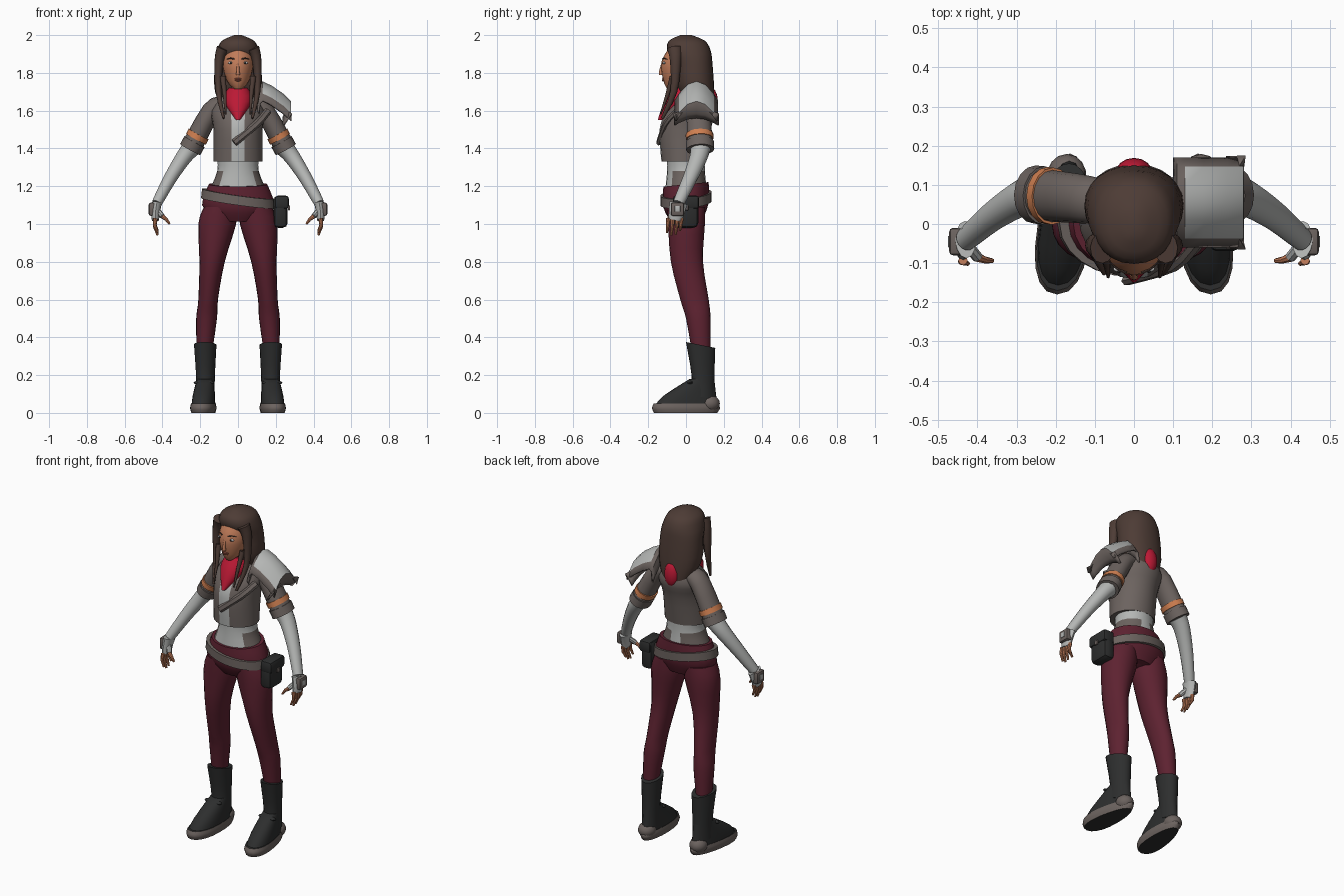
import bpy, bmesh
from math import sin, cos, pi, copysign
from mathutils import Vector

cube = bpy.data.objects.get("Cube")
if cube:
    bpy.data.objects.remove(cube, do_unlink=True)


def material(name, red, green, blue):
    mat = bpy.data.materials.new(name)
    mat.use_nodes = True
    mat.diffuse_color = (red, green, blue, 1)
    shader = mat.node_tree.nodes["Principled BSDF"]
    shader.inputs["Base Color"].default_value = (red, green, blue, 1)
    shader.inputs["Roughness"].default_value = .8
    return mat


MAROON = material("maroon cloth", .11, .016, .03)
BROWN = material("grey brown leather", .15, .125, .115)
GREY = material("light grey cloth", .46, .47, .46)
HAIR = material("dark brown hair", .075, .045, .036)
SKIN = material("tan skin", .53, .2, .1)
RED = material("red cloth", .5, .01, .035)
BLACK = material("black leather", .026, .027, .027)
ORANGE = material("orange band", .62, .21, .08)
WHITE = material("eye white", .6, .6, .6)
LIP = material("lip", .3, .08, .05)
parts = []


def finish(bm, name, mats, rule=None):
    """Turn a bmesh into an object, colouring faces by a rule."""
    bmesh.ops.recalc_face_normals(bm, faces=bm.faces)
    if rule:
        for face in bm.faces:
            face.material_index = int(rule(face.calc_center_median(), face.normal))
    mesh = bpy.data.meshes.new(name)
    bm.to_mesh(mesh)
    bm.free()
    for mat in mats:
        mesh.materials.append(mat)
    ob = bpy.data.objects.new(name, mesh)
    bpy.context.collection.objects.link(ob)
    parts.append(ob)
    return ob


def smooth(keys, steps=3):
    """Fill in a smooth curve through a few key tuples."""
    padded = [keys[0], *keys, keys[-1]]
    out = []
    for quad in zip(padded, padded[1:], padded[2:], padded[3:]):
        for k in range(steps):
            t = k / steps
            out.append([b + t / 2 * (c - a + t * (2 * a - 5 * b + 4 * c - d + t * (3 * b - a - 3 * c + d)))
                        for a, b, c, d in zip(*quad)])
    return out + [keys[-1]]


def skin_rings(name, rings, mats, rule=None):
    """Bridge a stack of equal point rings and cap both ends."""
    bm = bmesh.new()
    rows = [[bm.verts.new(point) for point in ring] for ring in rings]
    for low, high in zip(rows, rows[1:]):
        for i in range(len(low)):
            bm.faces.new((low[i - 1], low[i], high[i], high[i - 1]))
    bm.faces.new(rows[0])
    bm.faces.new(rows[-1])
    return finish(bm, name, mats, rule)


def loft(name, keys, *mats, rule=None, sides=24, square=1, tilt_x=0, tilt_y=0, warp=Vector):
    """Level oval rings from keys of (height, half width, front, back)."""
    def rounded(value):
        return copysign(abs(value) ** square, value)
    rings = []
    for z, width, front, back in smooth(keys):
        ring = []
        for i in range(sides):
            angle = 2 * pi * i / sides
            x = width * rounded(cos(angle))
            y = (front + back) / 2 + (back - front) / 2 * rounded(sin(angle))
            ring.append(warp(Vector((x, y, z + tilt_x * x + tilt_y * y))))
        rings.append(ring)
    skin_rings(name, rings, mats, rule)


def tube(name, path, start, end, mat, side=1, sides=12, flat=1):
    """Tapering limb along a path; flat widens it front to back."""
    centres = [Vector((side * p[0], p[1], p[2])) for p in path]
    last = len(centres) - 1
    rings = []
    for i, centre in enumerate(centres):
        along = (centres[min(i + 1, last)] - centres[max(i - 1, 0)]).normalized()
        across = along.cross(Vector((0, 1, 0))).normalized()
        depth = across.cross(along) * flat
        radius = start + (end - start) * i / last
        angles = [2 * pi * k / sides for k in range(sides)]
        rings.append([centre + radius * (across * cos(a) + depth * sin(a)) for a in angles])
    skin_rings(name, rings, [mat])


def blob(name, centre, size, mat):
    bm = bmesh.new()
    bmesh.ops.create_uvsphere(bm, u_segments=14, v_segments=10, radius=1)
    bmesh.ops.scale(bm, vec=size, verts=bm.verts)
    bmesh.ops.translate(bm, vec=centre, verts=bm.verts)
    finish(bm, name, [mat])


def box(name, centre, size, mat, bevel):
    bm = bmesh.new()
    bmesh.ops.create_cube(bm, size=1)
    bmesh.ops.scale(bm, vec=size, verts=bm.verts)
    bmesh.ops.translate(bm, vec=centre, verts=bm.verts)
    bmesh.ops.bevel(bm, geom=bm.edges[:], offset=bevel, segments=2, affect='EDGES', profile=.5)
    finish(bm, name, [mat])


# Torso: open jacket, waist, hips and belt
loft("jacket", [(1.33, .13, -.13, .1), (1.5, .13, -.14, .13), (1.6, .14, -.1, .155), (1.69, .08, -.02, .12)],
     BROWN, GREY, rule=lambda c, n: c.y < 0 and abs(c.x) < .03 and abs(n.z) < .7)
loft("waist", [(1.18, .15, -.11, .11), (1.28, .11, -.1, .1), (1.36, .11, -.1, .1)], GREY, BROWN,
     rule=lambda c, n: c.z < 1.29 and abs(c.x) > (.04 if c.y > 0 else .09))
loft("hips", [(1.21, .155, -.12, .12), (1.1, .19, -.12, .12), (1.02, .12, -.08, .09)], MAROON, tilt_y=.1)
loft("belt", [(1.11, .196, -.136, .136), (1.16, .19, -.136, .136)], BROWN, tilt_x=-.14, tilt_y=.08)
tube("chest_strap", smooth([(.16, -.05, 1.6), (.1, -.11, 1.53), (-.02, -.146, 1.43)]),
     .02, .02, BROWN, sides=6, flat=.6)

# Hip pouch with flap and clasp
box("pouch", (.225, 0, 1.065), (.075, .13, .17), BLACK, .025)
box("pouch_flap", (.232, 0, 1.115), (.074, .138, .07), BLACK, .015)
box("pouch_clasp", (.27, 0, 1.085), (.01, .025, .025), BROWN, .003)

# Head and face
loft("head", [(1.715, .02, -.1, -.06), (1.76, .06, -.12, .03), (1.86, .083, -.13, .09),
              (1.96, .06, -.07, .08)], SKIN)
tube("neck", [(0, 0, 1.6), (0, -.01, 1.76)], .055, .045, SKIN)
tube("nose", [(0, -.125, 1.85), (0, -.134, 1.81), (0, -.133, 1.788)], .006, .011, SKIN)
blob("upper_lip", (0, -.121, 1.768), (.021, .007, .005), LIP)
blob("lower_lip", (0, -.12, 1.76), (.017, .007, .005), LIP)

# Long hair falling behind the shoulders
loft("hair", [(2, .02, -.03, .03), (1.97, .085, -.09, .1), (1.92, .11, -.1, .13), (1.85, .122, -.065, .14),
              (1.7, .122, -.04, .15), (1.57, .06, .08, .15)], HAIR, square=.92)

# Scarf knotted at the back
loft("scarf", [(1.72, .055, -.07, .05), (1.65, .075, -.115, .04), (1.55, .01, -.15, -.12)], RED)
blob("scarf_knot", (0, .135, 1.645), (.045, .034, .075), RED)

# Arm joints on the left side
shoulder = Vector((.14, .065, 1.6))
cuff = Vector((.25, .075, 1.4))
wrist = Vector((.43, -.04, 1.11))
knuckles = Vector((.437, -.058, 1.02))

for s, side in ((1, "left"), (-1, "right")):
    # Eyes, brows and front locks of hair
    blob(side + "_eye", (s * .038, -.115, 1.853), (.015, .008, .007), WHITE)
    blob(side + "_iris", (s * .038, -.12, 1.853), (.006, .005, .006), BLACK)
    tube(side + "_brow", [(.02, -.125, 1.873), (.04, -.117, 1.878), (.06, -.1, 1.872)], .004, .002, HAIR, s, 6)
    tube(side + "_lock", smooth([(.08, -.06, 1.93), (.1, -.055, 1.86), (.103, -.065, 1.7), (.076, -.125, 1.56)]),
         .034, .006, HAIR, s, flat=1.2)
    tube(side + "_thin_lock", [(.08, -.07, 1.78), (.07, -.1, 1.68), (.066, -.135, 1.58)], .016, .004, HAIR, s)

    # Sleeve with a band and a rolled cuff
    def sleeve_section(name, begin, finish_at, radius, mat):
        tube(side + name, [shoulder.lerp(cuff, begin), shoulder.lerp(cuff, finish_at)],
             radius, radius, mat, s, 16, 1.22)
    tube(side + "_sleeve", smooth([(.08, .055, 1.63), shoulder, cuff]), .047, .056, BROWN, s, 16, 1.22)
    sleeve_section("_sleeve_band", .62, .75, .06, ORANGE)
    sleeve_section("_cuff", .82, 1.03, .061, BROWN)

    # Forearm, gloved palm, fingers and thumb
    tube(side + "_forearm", smooth([cuff, (.29, .065, 1.35), (.36, .02, 1.24), wrist]),
         .05, .027, GREY, s, 14, 1.1)
    tube(side + "_glove", smooth([wrist, (.437, -.05, 1.06), knuckles]), .027, .019, GREY, s, flat=1.8)
    for k, length in enumerate((.075, .09, .085, .065)):
        base = knuckles + Vector((0, .023 * k - .035, .01))
        middle = base + Vector((.004, -.003, -length / 2))
        tip = base + Vector((-.012, -.008, -length))
        tube(side + "_finger", [base, middle, tip], .012, .006, SKIN, s, 8)
    web = Vector((.4, -.085, 1.04))
    tube(side + "_thumb_glove", [wrist.lerp(knuckles, .3), web], .014, .014, GREY, s, 8)
    tube(side + "_thumb", [web, (.38, -.092, 1.025), (.362, -.094, 1)], .012, .006, SKIN, s, 8)
    box(side + "_wrist_device", (s * .45, -.045, 1.078), (.045, .07, .07), BROWN, .01)
    box(side + "_device_screen", (s * .472, -.045, 1.08), (.006, .03, .03), GREY, .002)

    # Legs bow outward toward the ankle
    def bow(v):
        return Vector((v.x + s * (.185 - .075 * v.z * v.z), v.y, v.z))
    loft(side + "_leg", [(1.09, .085, -.1, .1), (1, .1, -.095, .1), (.8, .067, -.08, .09),
                         (.6, .052, -.03, .12), (.5, .055, 0, .13), (.33, .042, .03, .13)],
         MAROON, sides=20, warp=bow)

    # Boots widen and turn out toward the toe
    def splay(v):
        return Vector((s * (.18 - .09 * v.y) + v.x * (1 - 1.2 * v.y), v.y, v.z))
    loft(side + "_boot_shaft", [(.375, .065, 0, .155), (.2, .055, .03, .15), (.1, .055, .02, .155)],
         BLACK, sides=20, tilt_y=-.2, warp=splay)
    loft(side + "_boot_foot", [(.03, .06, -.17, .17), (.09, .058, -.12, .16), (.18, .05, .02, .15)],
         BLACK, sides=20, square=.9, warp=splay)
    loft(side + "_sole", [(0, .06, -.17, .165), (.025, .066, -.18, .18), (.05, .062, -.17, .17)],
         BROWN, BLACK, sides=20, square=.9, warp=splay, rule=lambda c, n: abs(n.z) > .9)
    blob(side + "_heel_guard", (s * .172, .125, .05), (.05, .054, .045), BROWN)
    blob(side + "_lace_bow", (s * .18, .022, .16), (.057, .02, .013), BLACK)

# Armoured pad on the left shoulder: an arched shell with a light panel
bm = bmesh.new()
rows = []
for x, z in smooth([(.1, 1.68), (.13, 1.755), (.28, 1.65), (.245, 1.56)]):
    droop = .1 if z > 1.62 else .04
    rows.append([bm.verts.new((x, .055 + .115 * t, z - droop * t * t)) for t in (-1, -.8, -.4, 0, .4, .8, 1)])
for upper, lower in zip(rows, rows[1:]):
    for i in range(len(upper) - 1):
        bm.faces.new((upper[i], lower[i], lower[i + 1], upper[i + 1]))
pad = finish(bm, "shoulder_pad", [BROWN, GREY],
             lambda c, n: .13 < c.x < .27 and abs(c.y - .055) < .095 and c.z > 1.63)
pad.modifiers.new("thickness", 'SOLIDIFY').thickness = .012

# Smooth shading with crisp edges
bpy.ops.object.select_all(action='DESELECT')
for ob in parts:
    ob.select_set(True)
bpy.context.view_layer.objects.active = pad
bpy.ops.object.shade_smooth_by_angle(angle=.75)
